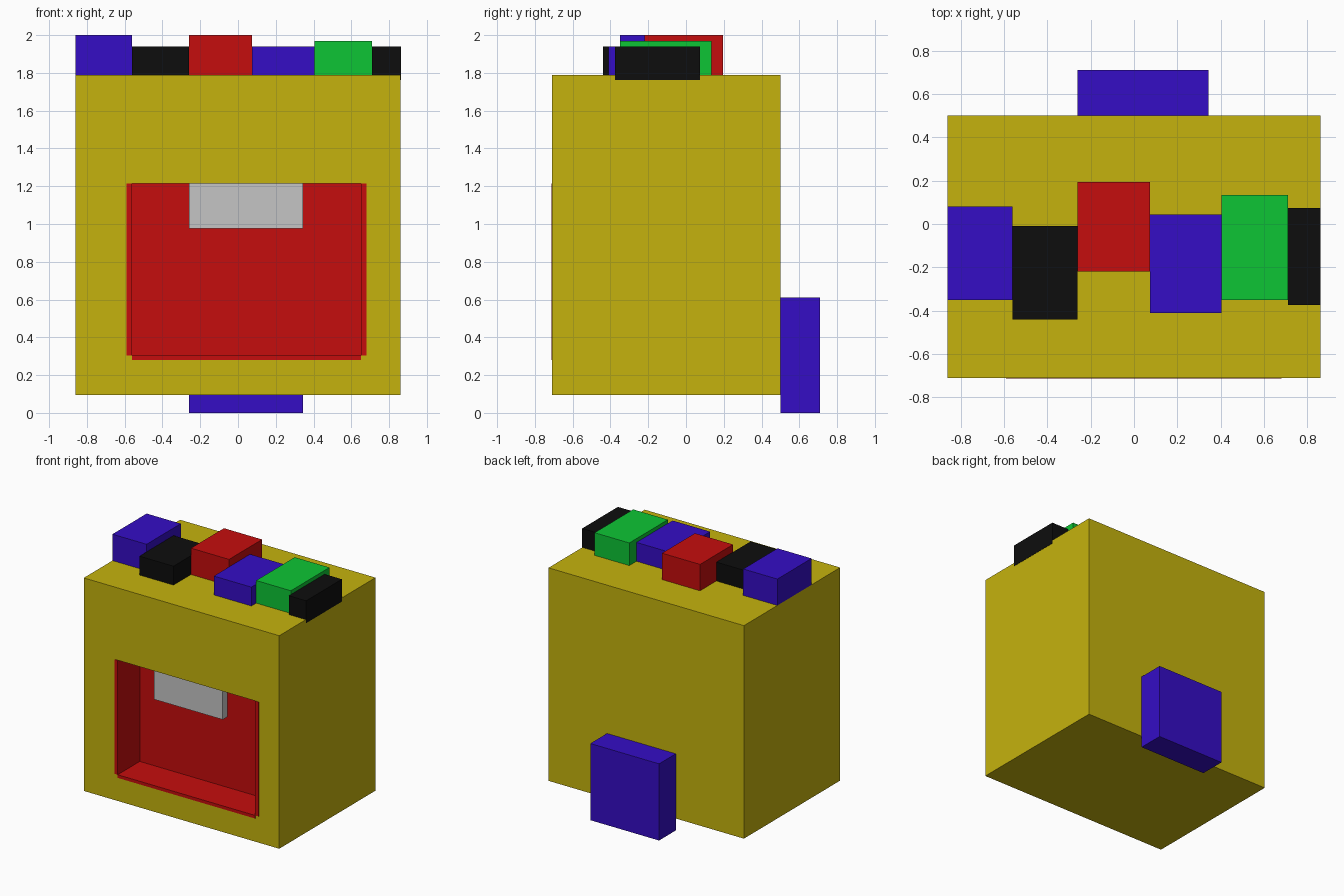
import bpy
import bmesh
from mathutils import Vector

if "Cube" in bpy.data.objects:
    bpy.data.objects.remove(bpy.data.objects["Cube"], do_unlink=True)


def material(name, r, g, b):
    m = bpy.data.materials.new(name)
    m.use_nodes = True
    m.diffuse_color = (r, g, b, 1)
    bsdf = next(n for n in m.node_tree.nodes if n.type == "BSDF_PRINCIPLED")
    bsdf.inputs["Base Color"].default_value = (r, g, b, 1)
    return m


YELLOW = material("yellow", 0.56, 0.45, 0.004)
RED = material("red", 0.56, 0.004, 0.004)
BLUE = material("blue", 0.035, 0.004, 0.56)
GREEN = material("green", 0.004, 0.56, 0.035)
BLACK = material("black", 0.004, 0.004, 0.004)
GREY = material("light grey", 0.56, 0.56, 0.56)


def box(name, xs, ys, zs, mat):
    """Box spanning the given (min, max) ranges."""
    bm = bmesh.new()
    bmesh.ops.create_cube(bm, size=1)
    for v in bm.verts:
        v.co = Vector(r[0] if c < 0 else r[1] for c, r in zip(v.co, (xs, ys, zs)))
    mesh = bpy.data.meshes.new(name)
    bm.to_mesh(mesh)
    bm.free()
    mesh.materials.append(mat)
    obj = bpy.data.objects.new(name, mesh)
    bpy.context.collection.objects.link(obj)
    return obj


# Body with a recess in the front: the front face is inset and pushed in
FRONT, BACK = -0.71, 0.50
BOTTOM, TOP = 0.095, 1.79
CAVITY_X, CAVITY_Z, CAVITY_Y = (-0.59, 0.68), (0.28, 1.215), -0.435

body = box("body", (-0.86, 0.86), (FRONT, BACK), (BOTTOM, TOP), YELLOW)
body.data.materials.append(RED)
bm = bmesh.new()
bm.from_mesh(body.data)
front = min(bm.faces, key=lambda f: f.calc_center_median().y)
bmesh.ops.inset_individual(bm, faces=[front], thickness=0.1)
cx = sum(v.co.x for v in front.verts) / 4
cz = sum(v.co.z for v in front.verts) / 4
for v in front.verts:
    v.co.x = CAVITY_X[int(v.co.x > cx)]
    v.co.z = CAVITY_Z[int(v.co.z > cz)]
new = bmesh.ops.extrude_discrete_faces(bm, faces=[front])["faces"][0]
for v in new.verts:
    v.co.y = CAVITY_Y
new.material_index = 1
for edge in new.edges:
    for f in edge.link_faces:
        f.material_index = 1
bmesh.ops.recalc_face_normals(bm, faces=bm.faces)
bm.to_mesh(body.data)
bm.free()

# Red lining plates of the recess, standing just proud of the front
LINING_Y = (FRONT - 0.003, CAVITY_Y)
box("recess_right_lining", (-0.59, -0.56), LINING_Y, (0.305, 1.215), RED)
box("recess_left_lining", (0.65, 0.68), LINING_Y, (0.305, 1.215), RED)
box("recess_floor_lining", (-0.56, 0.65), LINING_Y, (0.28, 0.305), RED)
# Yellow fillers square off the notched lower corners
box("recess_right_corner", (-0.59, -0.56), (FRONT, CAVITY_Y), (0.28, 0.305), YELLOW)
box("recess_left_corner", (0.65, 0.68), (FRONT, CAVITY_Y), (0.28, 0.305), YELLOW)

# Grey flap hanging from the recess ceiling
box("hanging_flap", (-0.26, 0.345), (-0.685, -0.625), (0.975, 1.215), GREY)

# Block low on the back
box("back_block", (-0.26, 0.345), (BACK, 0.71), (0, 0.61), BLUE)

# Row of coloured blocks on the lid
lid_blocks = [
    ("blue_block_outer", (-0.86, -0.56), (-0.35, 0.08), (TOP, 2.0), BLUE),
    ("black_block_inner", (-0.56, -0.26), (-0.44, -0.01), (TOP, 1.94), BLACK),
    ("red_block", (-0.26, 0.075), (-0.22, 0.195), (TOP, 2.0), RED),
    ("blue_block_inner", (0.075, 0.405), (-0.41, 0.045), (TOP, 1.94), BLUE),
    ("green_block", (0.405, 0.71), (-0.35, 0.135), (TOP, 1.97), GREEN),
    ("black_block_outer", (0.71, 0.862), (-0.375, 0.075), (1.762, 1.94), BLACK),
]
for args in lid_blocks:
    box(*args)
